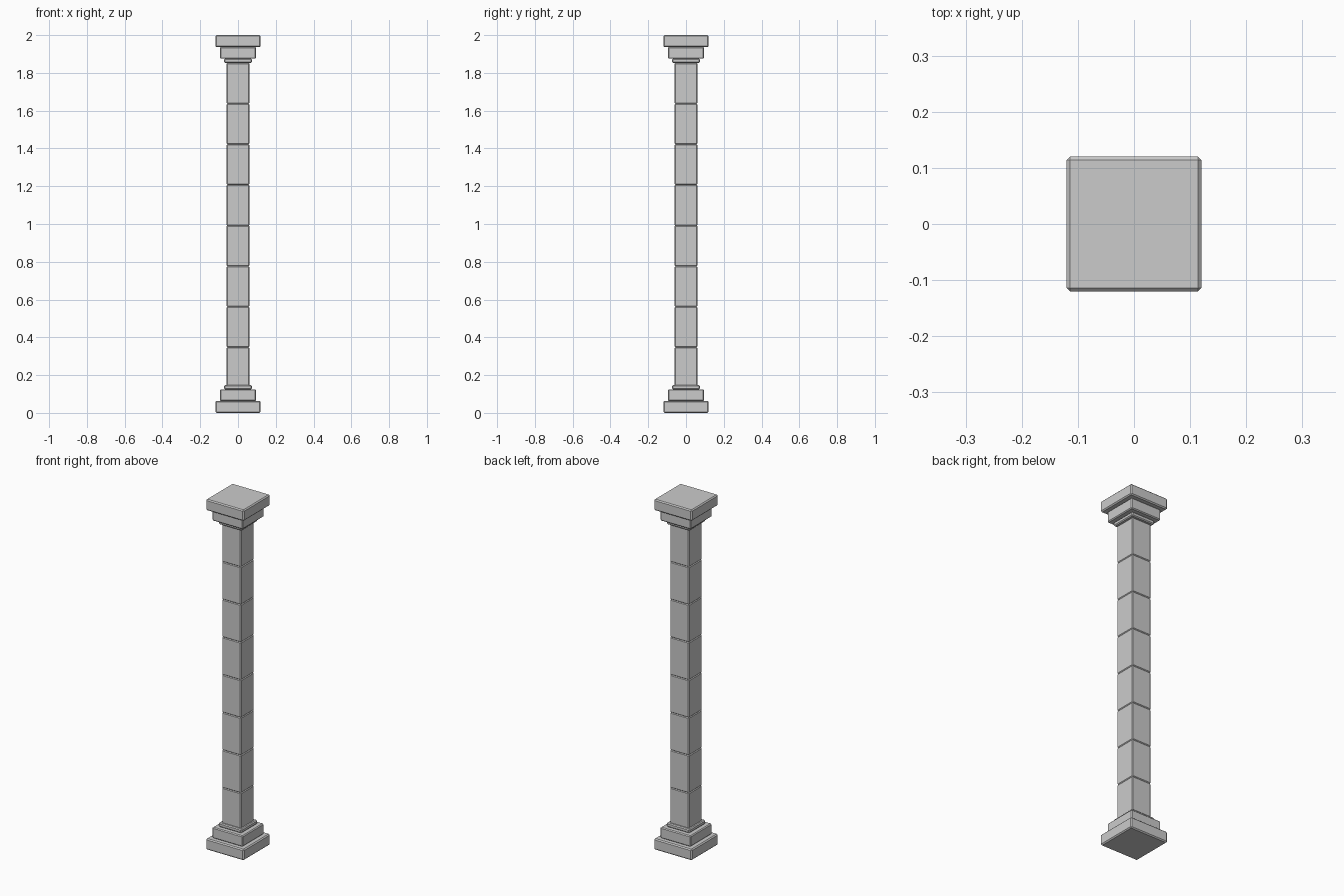
import bpy, bmesh

if "Cube" in bpy.data.objects:
    bpy.data.objects.remove(bpy.data.objects["Cube"])


def block(name, half, z0, z1, bevel):
    """Square stone block with chamfered edges."""
    bm = bmesh.new()
    bmesh.ops.create_cube(bm, size=1)
    for v in bm.verts:
        v.co.x *= 2 * half
        v.co.y *= 2 * half
        v.co.z = z0 if v.co.z < 0 else z1
    bmesh.ops.bevel(bm, geom=bm.edges[:], offset=bevel, segments=1,
                    profile=0.5, affect='EDGES')
    mesh = bpy.data.meshes.new(name)
    bm.to_mesh(mesh)
    bm.free()
    obj = bpy.data.objects.new(name, mesh)
    bpy.context.collection.objects.link(obj)
    return obj


# Stepped base, mirrored at the top as the capital
steps = [("slab", 0.12, 0.0, 0.063, 0.006),
         ("step", 0.096, 0.063, 0.125, 0.005),
         ("collar", 0.073, 0.125, 0.148, 0.005)]
for part, half, z0, z1, bevel in steps:
    block("base_" + part, half, z0, z1, bevel)
    block("capital_" + part, half, 2 - z1, 2 - z0, bevel)

# Shaft of eight stacked blocks, the lowest seated in the base collar
count, bottom, top = 8, 0.132, 1.852
pitch = (top - bottom) / count
for i in range(count):
    block(f"shaft_block_{i + 1}", 0.06, bottom + i * pitch,
          bottom + (i + 1) * pitch, 0.004)
